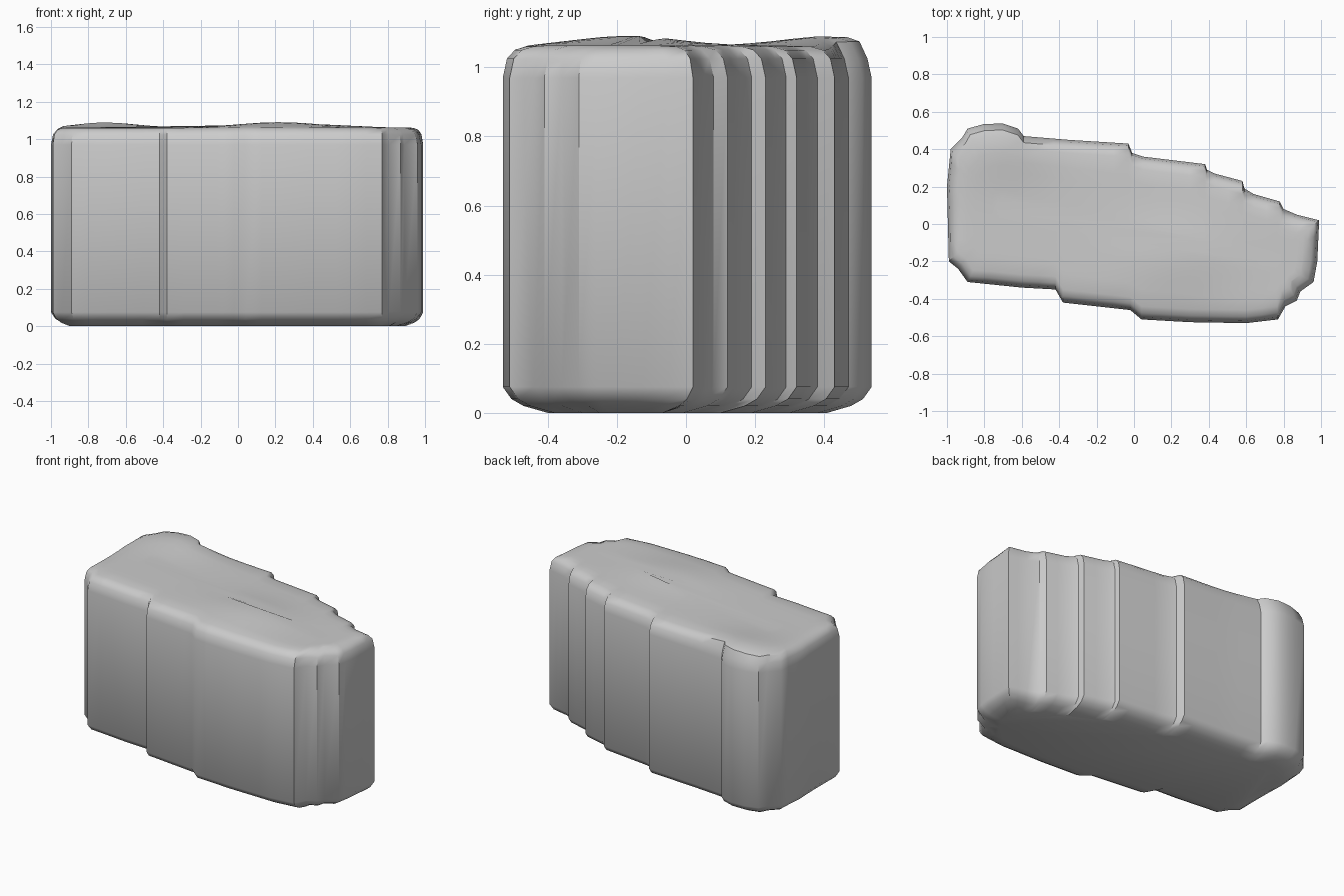
import bpy, bmesh, math
from mathutils import Vector

cube = bpy.data.objects.get("Cube")
if cube:
    bpy.data.objects.remove(cube, do_unlink=True)

stone = bpy.data.materials.new("grey stone")
stone.use_nodes = True
grey = (0.6, 0.6, 0.6, 1)
stone.diffuse_color = grey
stone.node_tree.nodes["Principled BSDF"].inputs["Base Color"].default_value = grey

# Stepped outline of the rock, counterclockwise from the left end
outline = [Vector(p) for p in (
    (.99, .02), (.87, .05), (.80, .08), (.78, .12), (.64, .16), (.59, .19),
    (.58, .23), (.43, .27), (.39, .29), (.38, .32), (.05, .36), (-.01, .38),
    (-.03, .43), (-.35, .45), (-.59, .47), (-.62, .51), (-.70, .537),
    (-.80, .535), (-.89, .51), (-.92, .46), (-.98, .40), (-1, .2),
    (-.99, -.2), (-.94, -.24), (-.89, -.31), (-.6, -.34), (-.42, -.35),
    (-.38, -.42), (-.02, -.46), (.04, -.51), (.3, -.525), (.6, -.53),
    (.77, -.51), (.81, -.44), (.87, -.41), (.89, -.36), (.96, -.31), (.98, -.2))]


def refine(points, step):
    """Split long spans so the top can undulate."""
    result = []
    for a, b in zip(points, points[1:] + points[:1]):
        n = max(1, math.ceil((b - a).length / step))
        result += [a.lerp(b, i / n) for i in range(n)]
    return result


def spine(p):
    x = max(-.7, min(.75, p.x))
    return Vector((x, -.05 - .2 * x))


def bump(p, cx, cy, rx, ry):
    return math.exp(-((p.x - cx) / rx) ** 2 - ((p.y - cy) / ry) ** 2)


def swell(p):
    return .028 * bump(p, .22, -.17, .3, .2) + .028 * bump(p, -.7, .43, .25, .2)


outline = refine(outline, .1)
bm = bmesh.new()


def ring(z, inset=0, fraction=0):
    verts = []
    for p in outline:
        s = spine(p)
        f = max(fraction, inset / (p - s).length)
        q = p.lerp(s, f)
        lift = swell(q) if z > 1.04 else 0
        verts.append(bm.verts.new((q.x, q.y, z + lift)))
    return verts


# Chamfered foot, straight walls, rounded shoulder, then an undulating top
rings = [ring(0, .13), ring(.02, .06), ring(.04, .025), ring(.075),
         ring(.97), ring(1.025, .012), ring(1.05, .035), ring(1.06, .07)]
rings += [ring(1.063, .07, f) for f in (.35, .5, .65, .8, .9)]
for low, high in zip(rings, rings[1:]):
    for i in range(len(low)):
        j = (i + 1) % len(low)
        bm.faces.new((low[i], low[j], high[j], high[i]))
bm.faces.new(rings[0][::-1])
bm.faces.new(rings[-1])
bmesh.ops.recalc_face_normals(bm, faces=bm.faces)

mesh = bpy.data.meshes.new("rock_block")
bm.to_mesh(mesh)
bm.free()
mesh.materials.append(stone)
rock = bpy.data.objects.new("rock_block", mesh)
bpy.context.collection.objects.link(rock)
bpy.context.view_layer.objects.active = rock
rock.select_set(True)
bpy.ops.object.shade_smooth_by_angle(angle=math.radians(40))
